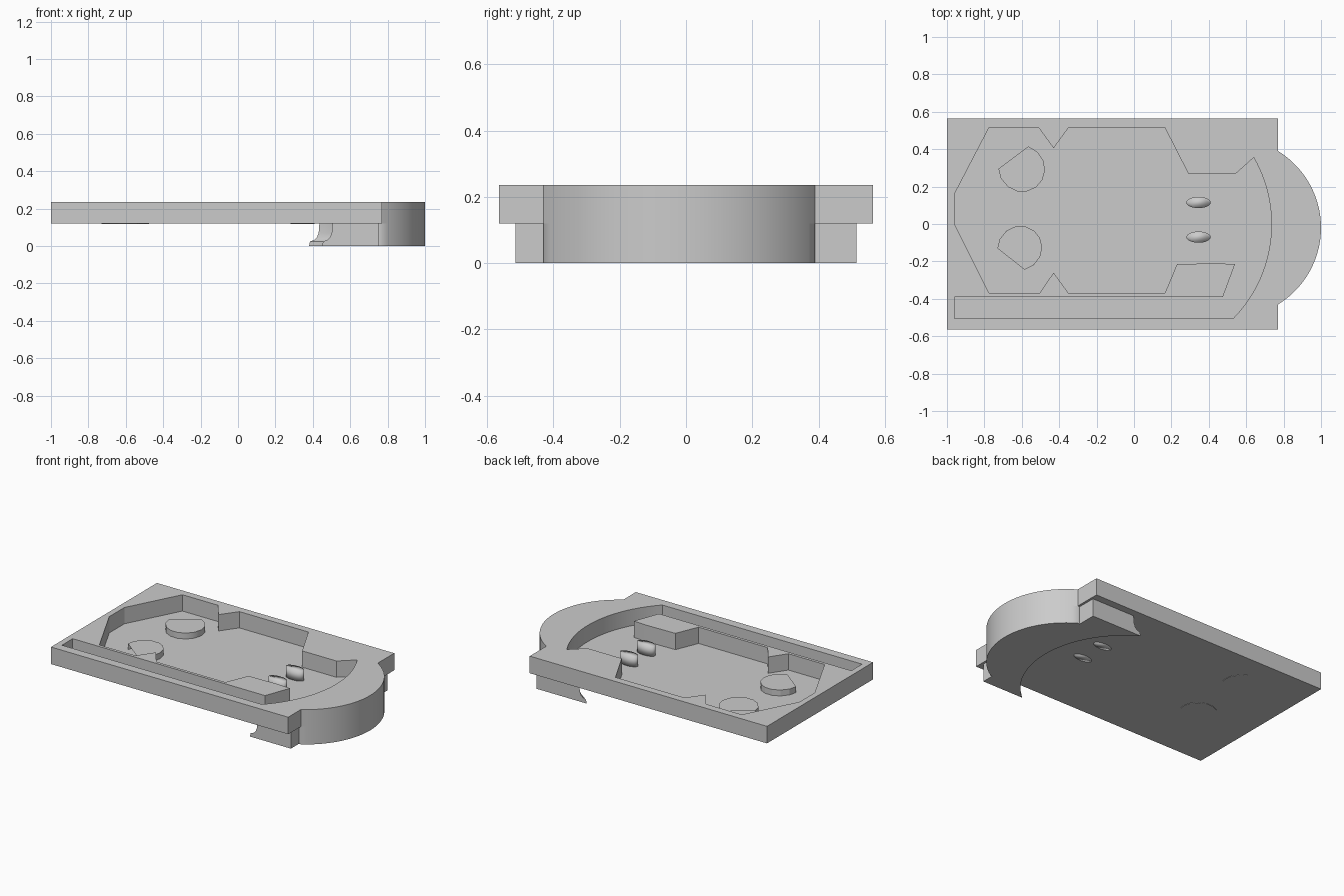
import bpy, bmesh, math
from mathutils import Vector

if "Cube" in bpy.data.objects:
    bpy.data.objects.remove(bpy.data.objects["Cube"], do_unlink=True)

BASE, TOP, FLOOR = 0.12, 0.235, 0.125

grey = bpy.data.materials.new("plain grey")
grey.use_nodes = True
COLOUR = (0.6, 0.6, 0.6, 1)
grey.diffuse_color = COLOUR
grey.node_tree.nodes["Principled BSDF"].inputs["Base Color"].default_value = COLOUR


def arc(a, b, c, n=28):
    """Points on the circle from a through b to c."""
    a, b, c = Vector(a), Vector(b), Vector(c)
    u, v = b - a, c - a
    d = 2 * (u.x * v.y - u.y * v.x)
    centre = a + Vector((v.y * u.dot(u) - u.y * v.dot(v),
                         u.x * v.dot(v) - v.x * u.dot(u))) / d
    radius = (a - centre).length
    start = math.atan2(*(a - centre).yx)
    sweep = math.atan2(*(c - centre).yx) - start
    return [(centre.x + radius * math.cos(start + sweep * i / n),
             centre.y + radius * math.sin(start + sweep * i / n)) for i in range(n + 1)]


def loft(name, layers, smooth=25):
    """Closed solid through stacked outlines, given as (height, points)."""
    bm = bmesh.new()
    rings = [[bm.verts.new((x, y, z)) for x, y in pts] for z, pts in layers]
    for low, high in zip(rings, rings[1:]):
        for i in range(len(low)):
            j = (i + 1) % len(low)
            bm.faces.new((low[i], low[j], high[j], high[i]))
    bm.faces.new(rings[0][::-1])
    bm.faces.new(rings[-1])
    bmesh.ops.recalc_face_normals(bm, faces=bm.faces)
    mesh = bpy.data.meshes.new(name)
    bm.to_mesh(mesh)
    bm.free()
    mesh.materials.append(grey)
    ob = bpy.data.objects.new(name, mesh)
    bpy.context.collection.objects.link(ob)
    finish(ob, smooth)
    return ob


def finish(ob, angle):
    bpy.ops.object.select_all(action="DESELECT")
    ob.select_set(True)
    bpy.context.view_layer.objects.active = ob
    bpy.ops.object.shade_smooth_by_angle(angle=math.radians(angle))


def prism(name, pts, z0, z1, smooth=25):
    return loft(name, [(z0, pts), (z1, pts)], smooth)


# Table body with a rounded end
round_end = arc((0.77, -0.43), (1.0, -0.02), (0.77, 0.39))
body = prism("table_body", [(-1, -0.565), (0.77, -0.565)] + round_end
             + [(0.77, 0.565), (-1, 0.565)], BASE, TOP)

# Playing area and side lane, cut as one recess
basin = [(-0.96, 0.16), (-0.775, 0.515), (-0.51, 0.515), (-0.43, 0.405),
         (-0.35, 0.515), (0.165, 0.515), (0.29, 0.27), (0.545, 0.27)]
basin += arc((0.64, 0.355), (0.735, -0.005), (0.53, -0.505))
basin += [(-0.96, -0.505), (-0.96, -0.39), (0.475, -0.39), (0.54, -0.215),
          (0.44, -0.21), (0.23, -0.215), (0.165, -0.37), (-0.35, -0.37),
          (-0.43, -0.26), (-0.505, -0.37), (-0.775, -0.37), (-0.96, 0)]
cutter = prism("recess_cutter", basin, FLOOR, TOP + 0.1)
cutter.hide_render = True
cut = body.modifiers.new("recess", "BOOLEAN")
cut.operation = "DIFFERENCE"
cut.solver = "EXACT"
cut.object = cutter
bpy.context.view_layer.update()
result = bpy.data.meshes.new_from_object(
    body.evaluated_get(bpy.context.evaluated_depsgraph_get()))
body.modifiers.clear()
body.data = result
bpy.data.objects.remove(cutter, do_unlink=True)
finish(body, 25)

# Lower skirt: curved outside, hollow inside with a flared foot
layers = []
for z, flare in ((0, 0.055), (0.025, 0.05), (0.032, 0.028), (0.045, 0.014),
                 (0.07, 0.004), (BASE, 0)):
    inner = arc((0.435, 0.515), (0.735, 0), (0.505, -0.515))
    outline = [(x - flare, y) for x, y in inner]
    outline += [(0.755, -0.515), (0.755, -0.43)] + round_end
    outline += [(0.755, 0.39), (0.755, 0.515)]
    layers.append((z, outline))
loft("lower_skirt", layers, 40)

# Oval bumpers standing through the floor
for side, y in (("left", 0.115), ("right", -0.07)):
    oval = [(0.345 + 0.065 * math.cos(math.tau * i / 32),
             y + 0.03 * math.sin(math.tau * i / 32)) for i in range(32)]
    prism("bumper_" + side, oval, 0.117, 0.195, 180)

# Thin curved guides in the far corners
for side, pts in (("left", ((-0.725, 0.295), (-0.69, 0.385), (-0.565, 0.415))),
                  ("right", ((-0.73, -0.13), (-0.69, -0.22), (-0.585, -0.245)))):
    path = arc(*pts, n=10)
    inward = -1 if side == "left" else 1
    back = [(x + 0.006, y + 0.006 * inward) for x, y in reversed(path)]
    prism("guide_" + side, path + back, 0.118, 0.165)
